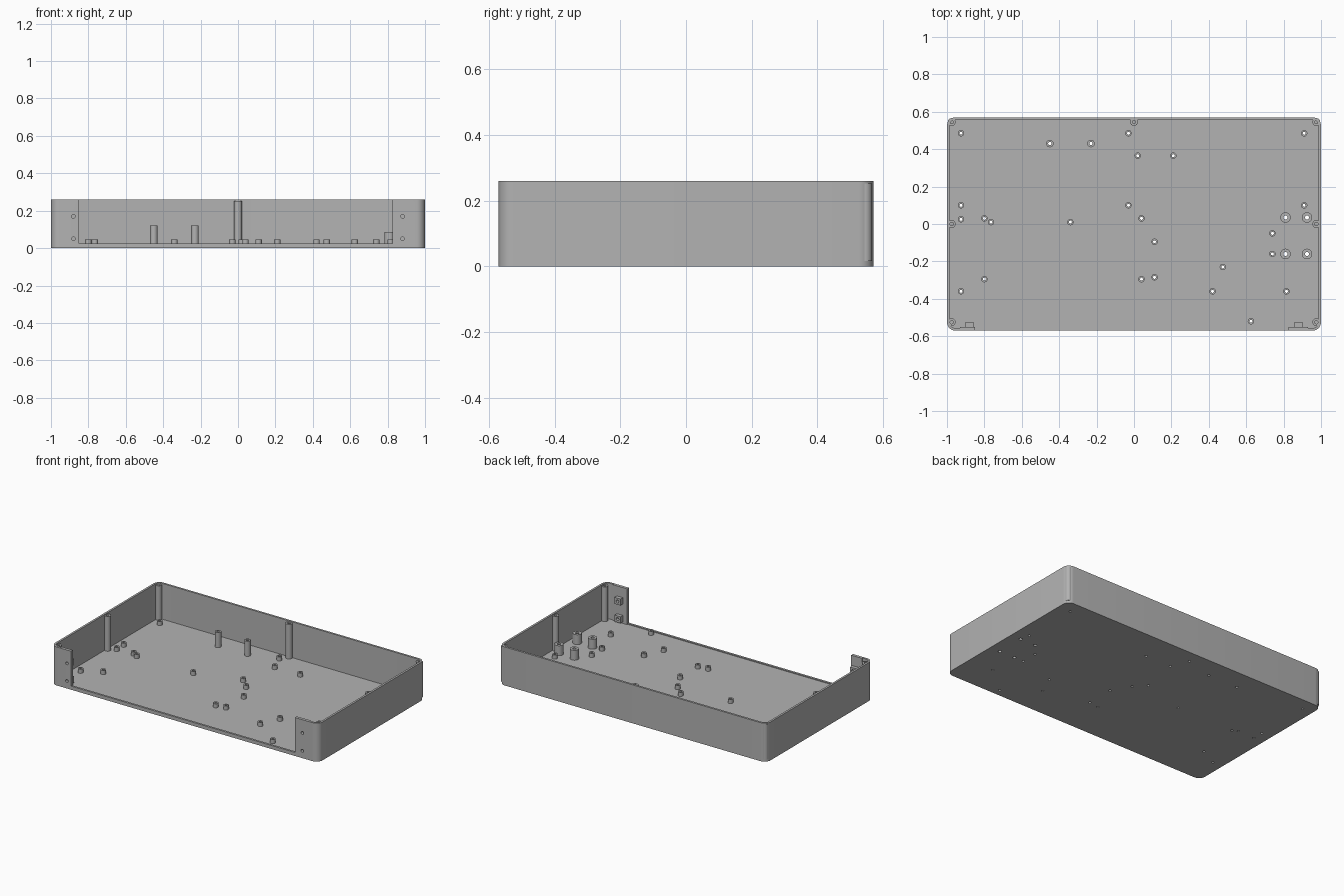
import bpy, bmesh, math
from mathutils import Matrix

cube = bpy.data.objects.get("Cube")
if cube:
    bpy.data.objects.remove(cube)

W, D, H = 1.0, 0.57, 0.26          # half width, half depth, height
WALL, FLOOR = 0.014, 0.018

grey = bpy.data.materials.new("plain grey")
grey.use_nodes = True
grey.diffuse_color = (0.45, 0.45, 0.45, 1)
grey.node_tree.nodes["Principled BSDF"].inputs["Base Color"].default_value = (0.45, 0.45, 0.45, 1)


def make(name, bm):
    bmesh.ops.recalc_face_normals(bm, faces=bm.faces[:])
    mesh = bpy.data.meshes.new(name)
    bm.to_mesh(mesh)
    bm.free()
    mesh.materials.append(grey)
    obj = bpy.data.objects.new(name, mesh)
    bpy.context.collection.objects.link(obj)
    return obj


def add_box(bm, x0, x1, y0, y1, z0, z1):
    m = Matrix.Translation(((x0 + x1) / 2, (y0 + y1) / 2, (z0 + z1) / 2))
    m = m @ Matrix.Diagonal((x1 - x0, y1 - y0, z1 - z0, 1))
    bmesh.ops.create_cube(bm, size=1, matrix=m)


def add_rod(bm, centre, r, length, along_y=False):
    m = Matrix.Translation(centre)
    if along_y:
        m = m @ Matrix.Rotation(math.pi / 2, 4, "X")
    bmesh.ops.create_cone(bm, cap_ends=True, segments=20, radius1=r, radius2=r,
                          depth=length, matrix=m)


def add_tube(bm, x, y, r, hole, z0, z1):
    # closed ring section swept round the axis
    section = [(hole, z0), (r, z0), (r, z1), (hole, z1)]
    n = 24
    rings = []
    for i in range(n):
        a = 2 * math.pi * i / n
        rings.append([bm.verts.new((x + q * math.cos(a), y + q * math.sin(a), z))
                      for q, z in section])
    for i in range(n):
        a, b = rings[i], rings[(i + 1) % n]
        for k in range(4):
            j = (k + 1) % 4
            bm.faces.new((a[k], b[k], b[j], a[j]))


def rounded_block(name, hx, hy, r, z0, z1):
    bm = bmesh.new()
    verts = []
    for k, (sx, sy) in enumerate([(1, 1), (-1, 1), (-1, -1), (1, -1)]):
        for i in range(9):
            a = math.pi / 2 * (k + i / 8)
            verts.append(bm.verts.new((sx * (hx - r) + r * math.cos(a),
                                       sy * (hy - r) + r * math.sin(a), z0)))
    face = bm.faces.new(verts)
    out = bmesh.ops.extrude_face_region(bm, geom=[face])
    top = [v for v in out["geom"] if isinstance(v, bmesh.types.BMVert)]
    bmesh.ops.translate(bm, verts=top, vec=(0, 0, z1 - z0))
    return make(name, bm)


def cut(obj, cutters):
    for c in cutters:
        mod = obj.modifiers.new("cut", "BOOLEAN")
        mod.operation, mod.solver, mod.object = "DIFFERENCE", "EXACT", c
    bpy.context.view_layer.update()
    dg = bpy.context.evaluated_depsgraph_get()
    mesh = bpy.data.meshes.new_from_object(obj.evaluated_get(dg))
    obj.modifiers.clear()
    obj.data = mesh


# Standoff positions on the floor
small = [(-.925, .485), (-.03, .485), (.91, .485), (.02, .365), (.21, .365),
         (-.925, .10), (-.03, .10), (.91, .10), (-.925, .025), (-.80, .03),
         (-.765, .01), (-.34, .01), (.04, .03), (.74, -.05), (.11, -.095),
         (.04, -.295), (.11, -.285), (-.80, -.295), (-.925, -.36), (.475, -.23),
         (.42, -.36), (.815, -.36), (.625, -.52), (.74, -.16)]
tall = [(-.45, .43), (-.23, .43)]
wide = [(x, y) for x in (.81, .925) for y in (.035, -.16)]
groups = [("small_standoffs", small, .017, .008, .045),
          ("tall_standoffs", tall, .02, .009, .12),
          ("wide_standoffs", wide, .028, .011, .085)]

# Cutters
cavity = rounded_block("cavity_cutter", W - WALL, D - WALL, .03, FLOOR, H + .1)
bm = bmesh.new()
add_box(bm, -.85, .825, -D - .1, -D + .05, .024, H + .1)
opening = make("opening_cutter", bm)
bm = bmesh.new()
for _, points, _, hole, _ in groups:
    for x, y in points:
        add_rod(bm, (x, y, 0), hole, .1)
floor_holes = make("floor_hole_cutter", bm)
bm = bmesh.new()
for x in (-.88, .88):
    for z in (.05, .17):
        add_rod(bm, (x, -D, z), .01, .2, True)
screw_holes = make("screw_hole_cutter", bm)

# Tray with open front
tray = rounded_block("tray", W, D, .045, 0, H)
cut(tray, [cavity, opening, floor_holes, screw_holes])

# Standoffs
objects = [tray]
for name, points, r, hole, top in groups:
    bm = bmesh.new()
    for x, y in points:
        add_tube(bm, x, y, r, hole, FLOOR - .002, top)
    objects.append(make(name, bm))

# Lid screw posts along the walls
bm = bmesh.new()
for x, y in [(-.975, .545), (0, .545), (.975, .545), (-.975, 0), (.975, 0),
             (-.975, -.525), (.975, -.525)]:
    add_tube(bm, x, y, .021, .009, FLOOR - .002, H - .008)
objects.append(make("lid_screw_posts", bm))

# Backing plates and nut blocks behind the front tabs
for side, x0, x1, cx in [("right", -.93, -.85, -.88), ("left", .825, .93, .88)]:
    bm = bmesh.new()
    add_box(bm, x0, x1, -D + WALL - .002, -D + WALL + .006, FLOOR - .002, H)
    plate = make(side + "_backing_plate", bm)
    bm = bmesh.new()
    for z in (.05, .17):
        add_box(bm, cx - .022, cx + .022, -D + WALL + .004, -.525, z - .022, z + .022)
    blocks = make(side + "_nut_blocks", bm)
    for part in (plate, blocks):
        cut(part, [screw_holes])
        objects.append(part)

for c in (cavity, opening, floor_holes, screw_holes):
    bpy.data.objects.remove(c)

# Smooth the round parts, keep edges sharp
bpy.ops.object.select_all(action="DESELECT")
for o in objects:
    o.select_set(True)
bpy.context.view_layer.objects.active = tray
bpy.ops.object.shade_smooth_by_angle(angle=math.radians(35))
